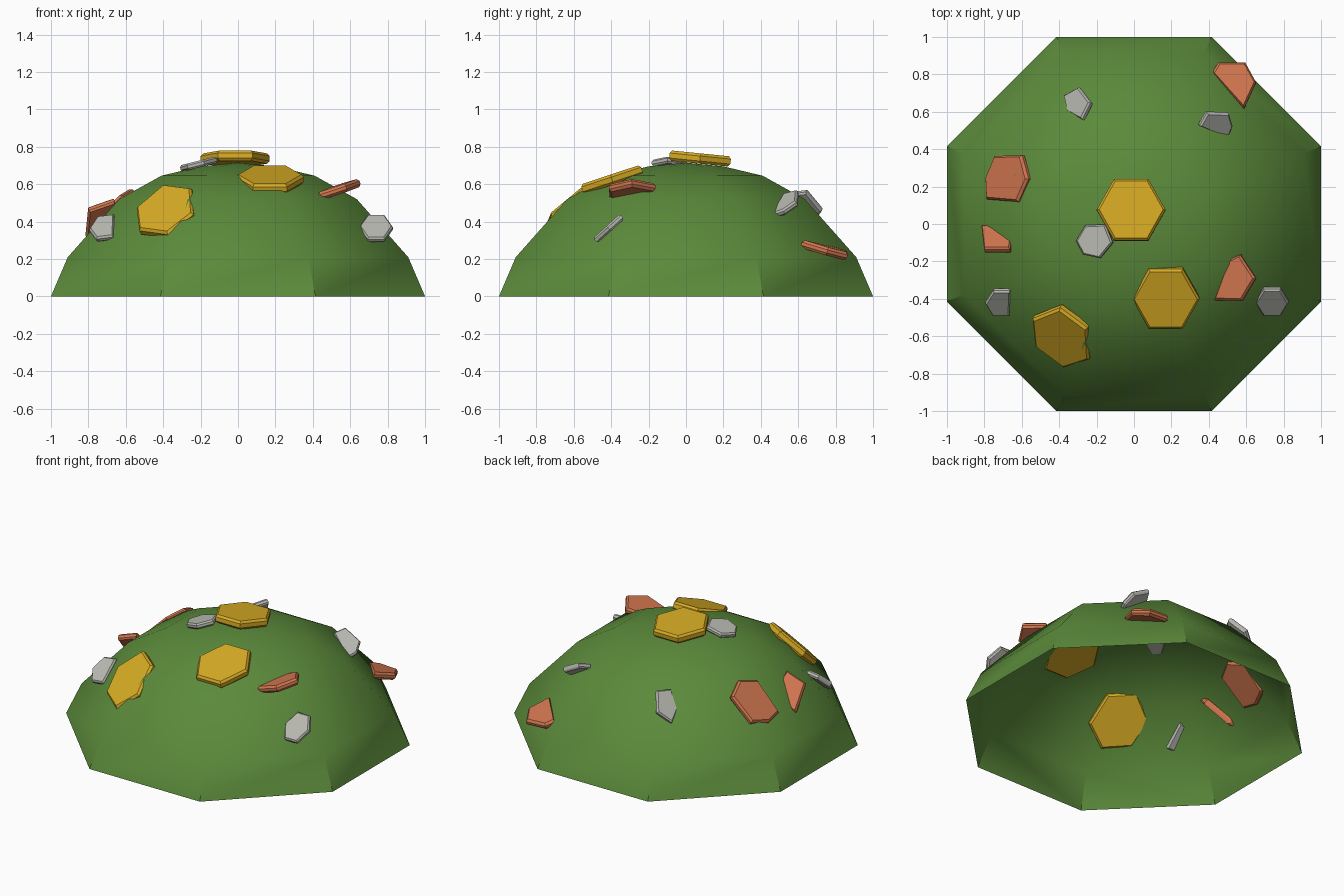
import bpy, bmesh, math
from mathutils import Vector

if "Cube" in bpy.data.objects:
    bpy.data.objects.remove(bpy.data.objects["Cube"])


def material(name, rgb):
    m = bpy.data.materials.new(name)
    m.diffuse_color = (*rgb, 1)
    m.use_nodes = True
    m.node_tree.nodes["Principled BSDF"].inputs["Base Color"].default_value = m.diffuse_color
    return m


GREEN = material("moss green", (0.105, 0.255, 0.043))
GOLD = material("gold", (0.68, 0.41, 0.018))
CLAY = material("clay orange", (0.63, 0.18, 0.077))
GREY = material("stone grey", (0.48, 0.48, 0.44))


def finish(bm, name, mat):
    bmesh.ops.recalc_face_normals(bm, faces=bm.faces)
    me = bpy.data.meshes.new(name)
    bm.to_mesh(me)
    bm.free()
    me.materials.append(mat)
    ob = bpy.data.objects.new(name, me)
    bpy.context.collection.objects.link(ob)
    return ob


# open eight-sided dome: (distance to flat side, height) per ring
bm = bmesh.new()
rings = []
for a, z in [(1, 0), (0.91, 0.21), (0.635, 0.52), (0.41, 0.645), (0.2, 0.695)]:
    r = a / math.cos(math.pi / 8)
    rings.append([bm.verts.new((r * math.cos(math.radians(22.5 + 45 * k)),
                                r * math.sin(math.radians(22.5 + 45 * k)), z))
                  for k in range(8)])
for lo, hi in zip(rings, rings[1:]):
    for k in range(8):
        bm.faces.new((lo[k], lo[(k + 1) % 8], hi[(k + 1) % 8], hi[k]))
apex = bm.verts.new((0, 0, 0.715))
for k in range(8):
    bm.faces.new((rings[-1][k], rings[-1][(k + 1) % 8], apex))
dome = finish(bm, "dome", GREEN)
bpy.context.view_layer.objects.active = dome
dome.select_set(True)
bpy.ops.object.shade_smooth_by_angle(angle=math.radians(36))
dome.select_set(False)


# bevelled flat plate: outline seen from above, centre height, slope in x and y
def plate(name, mat, thick, outline, zc, gx, gy, rim=0.014):
    n = Vector((-gx, -gy, 1)).normalized()
    cx = (min(p[0] for p in outline) + max(p[0] for p in outline)) / 2
    cy = (min(p[1] for p in outline) + max(p[1] for p in outline)) / 2
    c = Vector((cx, cy, zc))
    base = [Vector((x, y, zc + gx * (x - cx) + gy * (y - cy))) for x, y in outline]
    size = sum((p - c).length for p in base) / len(base)
    k = 1 - rim / size
    bm = bmesh.new()
    h = thick / 2
    loops = []
    for s, off in [(k, -h), (1, -h + rim), (1, h - rim), (k, h)]:
        loops.append([bm.verts.new(c + (p - c) * s * 0.98 + n * off) for p in base])
    m = len(base)
    for lo, hi in zip(loops, loops[1:]):
        for i in range(m):
            bm.faces.new((lo[i], lo[(i + 1) % m], hi[(i + 1) % m], hi[i]))
    bm.faces.new(loops[0])
    bm.faces.new(loops[-1])
    finish(bm, name, mat)


def hexagon(cx, cy, rx, ry):
    return [(cx - rx, cy), (cx - rx / 2, cy + ry), (cx + rx / 2, cy + ry),
            (cx + rx, cy), (cx + rx / 2, cy - ry), (cx - rx / 2, cy - ry)]


# gold plates
plate("gold_plate_top", GOLD, 0.055, hexagon(-0.015, 0.075, 0.188, 0.167), 0.737, 0, -0.1)
plate("gold_plate_front", GOLD, 0.055, hexagon(0.17, -0.395, 0.185, 0.163), 0.625, 0, 0.33)
plate("gold_plate_left", GOLD, 0.055,
      [(-0.54, -0.495), (-0.39, -0.435), (-0.24, -0.545),
       (-0.23, -0.715), (-0.37, -0.76), (-0.525, -0.645)], 0.45, 0.5, 0.86)

# clay plates
plate("clay_plate_left", CLAY, 0.045,
      [(-0.79, 0.245), (-0.74, 0.365), (-0.59, 0.37),
       (-0.555, 0.24), (-0.61, 0.115), (-0.785, 0.13)], 0.455, 0.95, -0.15)
plate("clay_shard_left", CLAY, 0.04,
      [(-0.815, -0.015), (-0.79, -0.015), (-0.65, -0.09),
       (-0.66, -0.145), (-0.8, -0.145)], 0.42, 0.35, -1.1, 0.01)
plate("clay_plate_right", CLAY, 0.045,
      [(0.43, -0.41), (0.51, -0.19), (0.57, -0.16), (0.655, -0.29), (0.58, -0.415)],
      0.573, 0.33, 0.03)
plate("clay_plate_back", CLAY, 0.045,
      [(0.415, 0.81), (0.45, 0.865), (0.595, 0.865), (0.655, 0.755), (0.59, 0.615)],
      0.25, -0.05, -0.28)

# grey stones
plate("grey_stone_back_left", GREY, 0.036,
      [(-0.37, 0.685), (-0.29, 0.73), (-0.225, 0.645), (-0.27, 0.555), (-0.35, 0.6)],
      0.49, 1.05, -0.4, 0.01)
plate("grey_stone_back_right", GREY, 0.036,
      [(0.345, 0.53), (0.385, 0.6), (0.505, 0.595), (0.525, 0.525), (0.5, 0.465)],
      0.497, -0.5, 0.55, 0.01)
plate("grey_stone_top", GREY, 0.036,
      [(-0.31, -0.09), (-0.26, -0.005), (-0.15, 0), (-0.11, -0.1),
       (-0.18, -0.185), (-0.27, -0.165)], 0.707, 0.25, 0, 0.01)
plate("grey_stone_left", GREY, 0.036,
      [(-0.795, -0.42), (-0.75, -0.35), (-0.66, -0.35), (-0.665, -0.485), (-0.755, -0.485)],
      0.363, 0.12, 0.9, 0.01)
plate("grey_stone_right", GREY, 0.036, hexagon(0.738, -0.413, 0.092, 0.073),
      0.363, 0, 0.9, 0.01)
